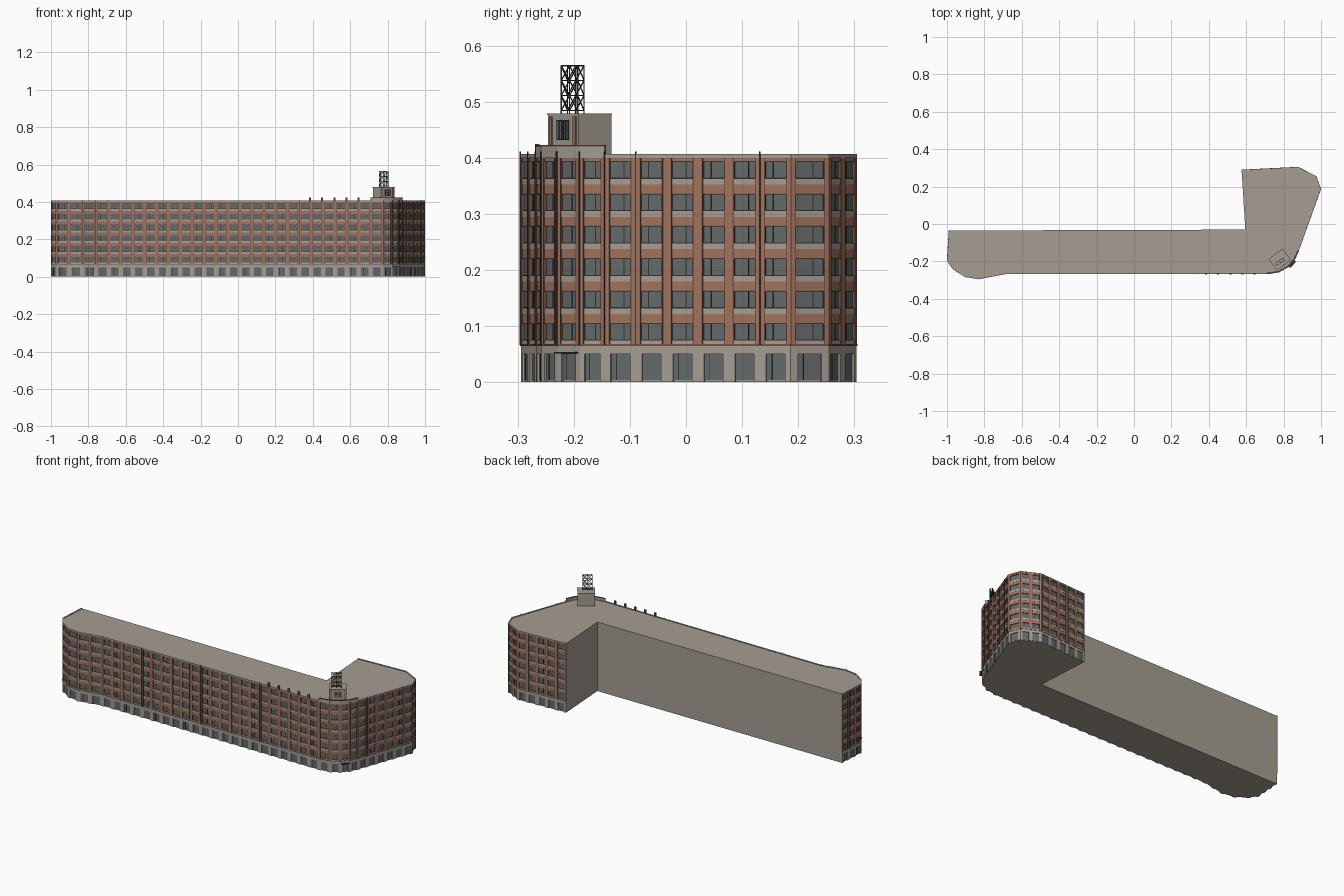
import bpy, bmesh, math
from mathutils import Matrix, Vector

old = bpy.data.objects.get("Cube")
if old:
    bpy.data.objects.remove(old, do_unlink=True)


def material(name, rgb):
    m = bpy.data.materials.new(name)
    m.use_nodes = True
    m.diffuse_color = (*rgb, 1)
    node = next(n for n in m.node_tree.nodes if n.type == 'BSDF_PRINCIPLED')
    node.inputs["Base Color"].default_value = (*rgb, 1)
    node.inputs["Roughness"].default_value = 0.9
    return m


STONE = material("warm grey stone", (0.38, 0.34, 0.29))
BRICK = material("red brown brick", (0.36, 0.17, 0.11))
DARK_BRICK = material("dark brick", (0.17, 0.085, 0.055))
GLASS = material("grey glass", (0.125, 0.14, 0.145))
METAL = material("dark metal", (0.035, 0.032, 0.03))

parts = {}


def part(name, mat):
    """One bmesh per named building part."""
    if name not in parts:
        parts[name] = (bmesh.new(), mat)
    return parts[name][0]


def block(bm, centre, size, rot):
    m = Matrix.Translation(centre) @ rot.to_4x4() @ Matrix.Diagonal((*size, 1))
    bmesh.ops.create_cube(bm, size=1, matrix=m)


def strut(bm, a, b, r):
    """Thin square bar between two points."""
    d = b - a
    block(bm, (a + b) / 2, (r, r, d.length), d.to_track_quat('Z', 'Y').to_matrix())


class Wall:
    """Frame on a wall: u along it, z up, d inward from its face."""

    def __init__(self, a, b):
        self.a, self.length = Vector(a), (Vector(b) - Vector(a)).length
        self.t = (Vector(b) - Vector(a)).normalized()
        self.n = Vector((self.t.y, -self.t.x))
        self.rot = Matrix.Rotation(math.atan2(self.t.y, self.t.x), 3, 'Z')

    def box(self, bm, u0, u1, z0, z1, d0, d1):
        p = self.a + self.t * (u0 + u1) / 2 - self.n * (d0 + d1) / 2
        block(bm, (p.x, p.y, (z0 + z1) / 2), (u1 - u0, d1 - d0, z1 - z0), self.rot)


# Footprint: decorated street walls first, then the two plain courtyard walls
street = [(-0.99, -0.035), (-1, -0.195), (-0.97, -0.24), (-0.905, -0.283),
          (-0.83, -0.295), (-0.69, -0.268), (0.71, -0.268), (0.775, -0.258),
          (0.825, -0.23), (0.86, -0.19), (0.88, -0.145), (1, 0.187),
          (0.975, 0.255), (0.878, 0.305), (0.575, 0.29)]
bays = [3, 1, 1, 1, 2, 22, 1, 1, 1, 1, 6, 1, 2, 5]
outline = street + [(0.595, -0.03)]
INSET, ROOF, BASE = 0.006, 0.404, 0.066
FLOORS, PITCH, WIN = 6, 0.0577, 0.029
FIRST = 0.075

# Solid core, set back behind the street walls
count = len(outline)
edges = [Wall(outline[i], outline[(i + 1) % count]) for i in range(count)]
core = part("building_core", STONE)
ring = []
for i, p in enumerate(outline):
    d1 = INSET if 0 < i <= len(bays) else 0
    d2 = INSET if i < len(bays) else 0
    n1, n2 = edges[i - 1].n, edges[i].n
    det = n1.x * n2.y - n1.y * n2.x
    sx = (d2 * n1.y - d1 * n2.y) / det
    sy = (d1 * n2.x - d2 * n1.x) / det
    ring.append((p[0] + sx, p[1] + sy))
low = [core.verts.new((x, y, 0)) for x, y in ring]
high = [core.verts.new((x, y, ROOF)) for x, y in ring]
core.faces.new(low[::-1])
core.faces.new(high)
for i in range(count):
    j = (i + 1) % count
    core.faces.new((low[i], low[j], high[j], high[i]))

# Street walls, bay by bay
for wall, n in zip(edges, bays):
    step = wall.length / n
    pier = min(0.0085, step * 0.15)
    L = wall.length
    wall.box(part("cornice", STONE), 0, L, 0.4, 0.4065, 0, 0.008)
    wall.box(part("ground_ledge", DARK_BRICK), 0, L, BASE - 0.001, BASE + 0.002, -0.0005, 0.008)
    wall.box(part("ground_floor", STONE), 0, L, 0.05, BASE, 0.001, 0.008)
    for f in range(FLOORS):
        z = FIRST + f * PITCH + WIN
        top = min(z + PITCH - WIN - 0.011, 0.4)
        wall.box(part("brick_bands", BRICK), 0, L, z, top, 0.0015, 0.008)
        wall.box(part("brick_lintels", DARK_BRICK), 0, L, z, z + 0.002, 0.001, 0.008)
    for b in range(n):
        u0, u1 = b * step, (b + 1) * step
        w0, w1 = u0 + pier, u1 - pier
        # Ground floor piers and shop window
        g0, g1 = u0 + step * 0.19, u1 - step * 0.19
        for s, e in ((u0, g0), (g1, u1)):
            wall.box(part("ground_floor", STONE), s, e, 0, 0.05, 0.001, 0.008)
        wall.box(part("shop_windows", GLASS), g0, g1, 0.004, 0.05, 0.005, 0.007)
        if b % 3 != 1:
            m = g0 + (g1 - g0) * 0.25
            wall.box(part("window_frames", METAL), m, m + 0.0015, 0.004, 0.05, 0.004, 0.007)
        # Upper piers with a darker return beside each window
        for s, e, q in ((u0, w0, w0), (w1, u1, w1)):
            wall.box(part("brick_piers", BRICK), s, e, BASE, 0.4, 0, 0.008)
            wall.box(part("pier_edges", DARK_BRICK), q - 0.001, q + 0.001, BASE, 0.4, -0.0003, 0.008)
        for f in range(FLOORS):
            z = FIRST + f * PITCH
            wall.box(part("windows", GLASS), w0, w1, z, z + WIN, 0.005, 0.007)
            wall.box(part("spandrels", STONE), w0 + 0.001, w1 - 0.001, z - 0.011, z, 0.001, 0.008)
            wall.box(part("window_frames", METAL), w0, w1, z, z + 0.001, 0.004, 0.007)
            m = w0 + (w1 - w0) * (0.33 if b % 2 else 0.62)
            wall.box(part("window_frames", METAL), m, m + 0.0015, z, z + WIN, 0.004, 0.007)

# Drain pipes on selected piers
pipes = part("drain_pipes", METAL)
for i, places in ((10, (1, 5)), (4, (1, 2)), (3, (1,)), (7, (0, 1)), (9, (0, 1)), (5, (4, 10, 16))):
    wall = edges[i]
    for k in places:
        u = k * wall.length / bays[i]
        wall.box(pipes, u - 0.001, u + 0.001, BASE, 0.411, -0.002, 0.001)

# Small vent stacks above the front cornice
for k in range(5):
    block(part("vent_stacks", DARK_BRICK), (0.385 + k * 0.065, -0.265, 0.412),
          (0.011, 0.008, 0.026), Matrix.Identity(3))

# Raised parapet and entrance canopy round the curved corner
for i in range(6, 10):
    wall = edges[i]
    wall.box(part("corner_parapet", STONE), 0, wall.length, 0.4, 0.42, 0, 0.006)
    wall.box(part("parapet_cap", DARK_BRICK), 0, wall.length, 0.42, 0.4225, -0.001, 0.007)
wall = edges[8]
wall.box(part("entrance_canopy", METAL), 0.004, wall.length - 0.004, 0.051, 0.054, -0.012, 0.006)

# Rooftop tower facing the corner
corners = [(0.764, -0.246), (0.838, -0.192), (0.795, -0.133), (0.721, -0.187)]
front = Wall(corners[0], corners[1])
W = front.length
front.box(part("tower", STONE), 0, W, ROOF - 0.001, 0.476, 0, 0.073)
front.box(part("tower_cap", STONE), -0.001, W + 0.001, 0.476, 0.479, -0.001, 0.074)
for u in (0.006, W - 0.014):
    front.box(part("tower_piers", BRICK), u, u + 0.008, ROOF, 0.474, -0.002, 0.001)
for c in range(2):
    u = W / 2 - 0.018 + c * 0.02
    front.box(part("tower_windows", GLASS), u, u + 0.016, 0.432, 0.467, -0.001, 0.001)
    for k in range(3):
        z = 0.432 + k * 0.0165
        front.box(part("tower_frames", METAL), u, u + 0.016, z, z + 0.002, -0.002, 0.001)
    for du in (0, 0.007, 0.0145):
        front.box(part("tower_frames", METAL), u + du, u + du + 0.0015, 0.432, 0.467, -0.002, 0.001)

# Open lattice frame on top of the tower
lattice = part("roof_lattice", METAL)
centre = Vector((0.78, -0.202, 0))
along = Vector((front.t.x, front.t.y, 0)) * 0.025
across = Vector((front.n.x, front.n.y, 0)) * 0.007
levels = [0.484, 0.511, 0.538, 0.564]


def node(s, d, z):
    return centre + along * s + across * d + Vector((0, 0, z))


for d in (-1, 1):
    for s in (-1, 0, 1):
        strut(lattice, node(s, d, 0.478), node(s, d, 0.5645), 0.0022)
    for z in levels:
        strut(lattice, node(-1, d, z), node(1, d, z), 0.002)
    for z0, z1 in zip(levels, levels[1:]):
        for s in (-1, 0):
            strut(lattice, node(s, d, z0), node(s + 1, d, z1), 0.0016)
            if d == 1:
                strut(lattice, node(s, d, z1), node(s + 1, d, z0), 0.0016)
for s in (-1, 0, 1):
    for z in levels:
        strut(lattice, node(s, -1, z), node(s, 1, z), 0.0018)
for z0, z1 in zip(levels, levels[1:]):
    for s in (-1, 1):
        strut(lattice, node(s, -1, z0), node(s, 1, z1), 0.0016)

# Turn every part into an object
for name, (bm, mat) in parts.items():
    bmesh.ops.recalc_face_normals(bm, faces=bm.faces)
    mesh = bpy.data.meshes.new(name)
    bm.to_mesh(mesh)
    bm.free()
    mesh.materials.append(mat)
    bpy.context.collection.objects.link(bpy.data.objects.new(name, mesh))
